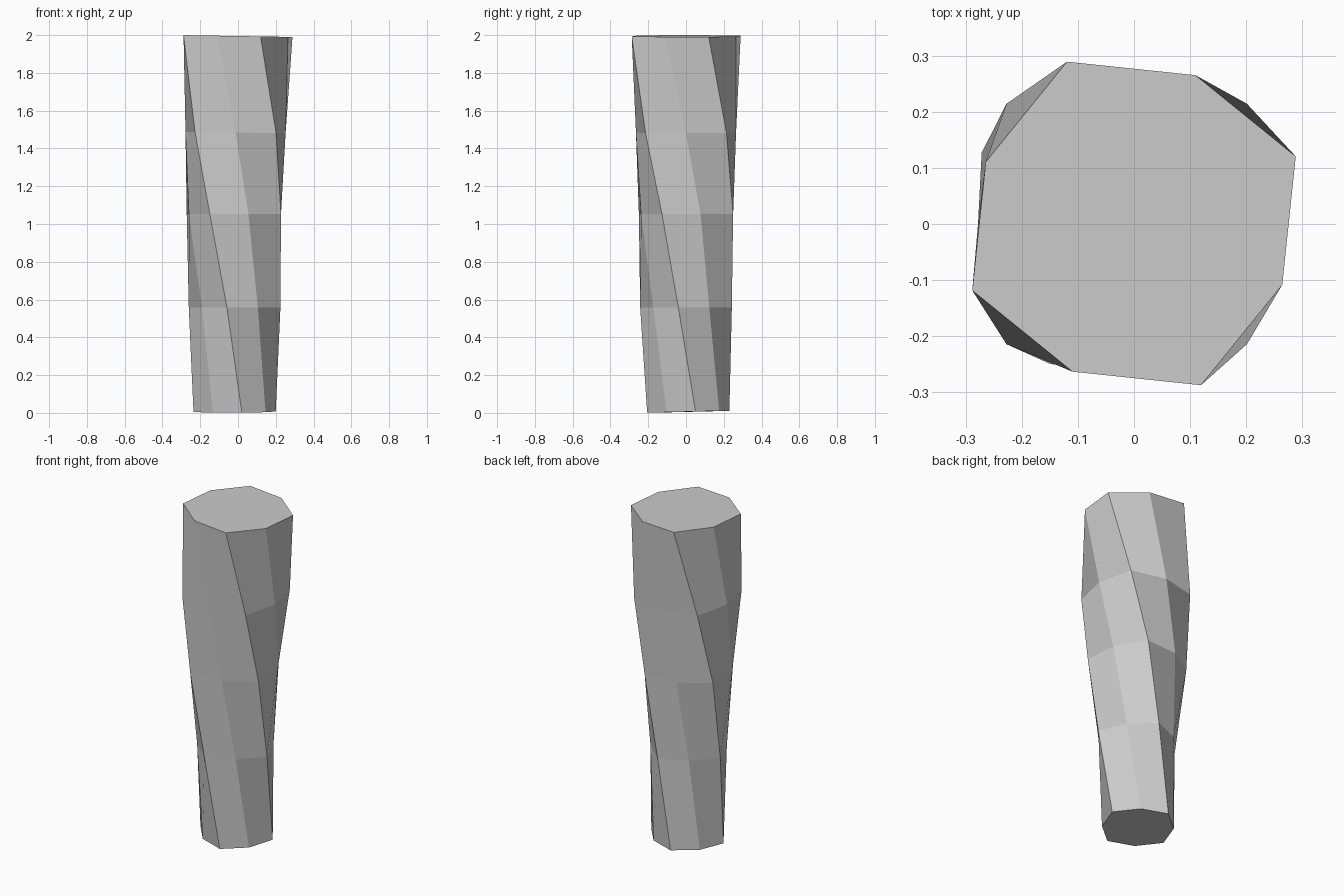
import bpy
import bmesh
from math import cos, sin, radians

if "Cube" in bpy.data.objects:
    bpy.data.objects.remove(bpy.data.objects["Cube"])

# Rings: height, centre x, centre y, corner radius, mid radius, twist, tilt x, tilt y
RINGS = [
    (0.006, -0.018, 0.012, 0.221, 0.200, 77.5, 0.003, 0.024),
    (0.558, -0.018, 0.000, 0.246, 0.212, 58.0, 0.0, 0.0),
    (1.052, -0.022, 0.000, 0.280, 0.250, 40.5, 0.0, 0.0),
    (1.484, -0.013, 0.000, 0.303, 0.265, 22.5, -0.01, 0.0),
    (1.995, 0.000, 0.001, 0.312, 0.286, 0.0, -0.017, 0.0),
]
SIDES = 8


def add_ring(bm, ring):
    z, cx, cy, r_corner, r_mid, twist, tx, ty = ring
    verts = []
    for i in range(SIDES):
        a = radians(22.5 + 45 * i + twist)
        r = r_corner if i % 2 == 0 else r_mid
        x, y = r * cos(a), r * sin(a)
        verts.append(bm.verts.new((cx + x, cy + y, z + tx * x + ty * y)))
    return verts


# Twisted, tapering eight-sided column
bm = bmesh.new()
rings = [add_ring(bm, r) for r in RINGS]
for low, high in zip(rings, rings[1:]):
    for i in range(SIDES):
        j = (i + 1) % SIDES
        bm.faces.new((low[i], low[j], high[j], high[i]))

# Flat end caps
bm.faces.new(rings[0][::-1])
bm.faces.new(rings[-1])
bmesh.ops.recalc_face_normals(bm, faces=bm.faces)

mesh = bpy.data.meshes.new("twisted_column")
bm.to_mesh(mesh)
bm.free()
bpy.context.collection.objects.link(bpy.data.objects.new("twisted_column", mesh))
